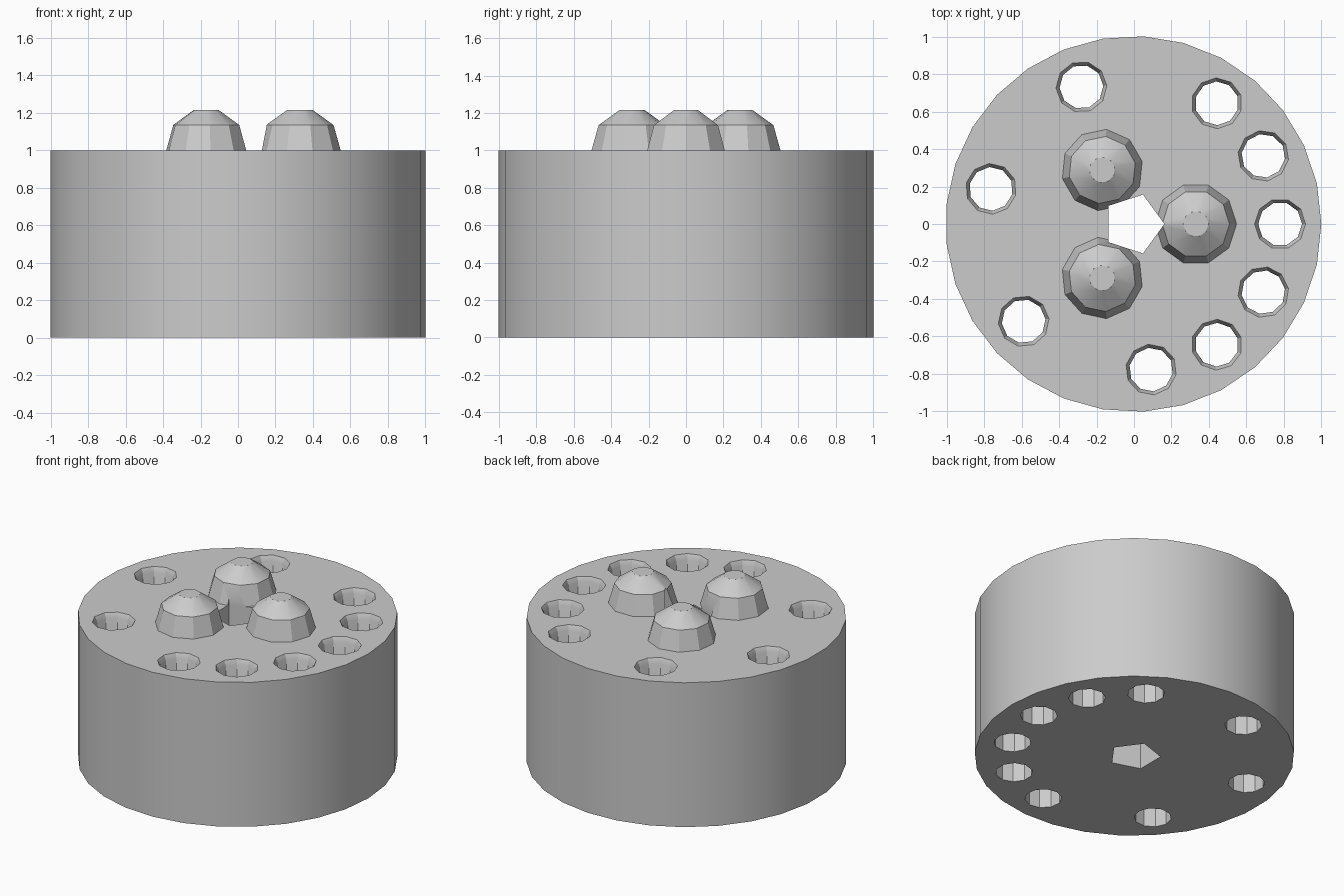
import bpy, bmesh, math

cube = bpy.data.objects.get("Cube")
if cube:
    bpy.data.objects.remove(cube, do_unlink=True)

gray = bpy.data.materials.new("plain_gray")
gray.use_nodes = True
gray.diffuse_color = (0.6, 0.6, 0.6, 1)
gray.node_tree.nodes["Principled BSDF"].inputs["Base Color"].default_value = (0.6, 0.6, 0.6, 1)

CENTER_X = -0.003


def stack(name, sides, profile, ring=0.0, angle=0.0):
    """Closed polygonal lathe of (radius, z) rings, set on a circle of radius `ring`."""
    bm = bmesh.new()
    cx = CENTER_X + ring * math.cos(angle)
    cy = ring * math.sin(angle)
    loops = []
    for r, z in profile:
        loops.append([bm.verts.new((cx + r * math.cos(angle + math.tau * i / sides),
                                    cy + r * math.sin(angle + math.tau * i / sides), z))
                      for i in range(sides)])
    for low, high in zip(loops, loops[1:]):
        for i in range(sides):
            j = (i + 1) % sides
            bm.faces.new((low[i], low[j], high[j], high[i]))
    bm.faces.new(loops[0][::-1])
    bm.faces.new(loops[-1])
    bmesh.ops.recalc_face_normals(bm, faces=bm.faces)
    mesh = bpy.data.meshes.new(name)
    bm.to_mesh(mesh)
    bm.free()
    mesh.materials.append(gray)
    obj = bpy.data.objects.new(name, mesh)
    bpy.context.scene.collection.objects.link(obj)
    return obj


def cut(obj, cutters):
    """Subtract the cutters and keep the resulting mesh."""
    for c in cutters:
        mod = obj.modifiers.new("cut", 'BOOLEAN')
        mod.operation = 'DIFFERENCE'
        mod.solver = 'EXACT'
        mod.object = c
    deps = bpy.context.evaluated_depsgraph_get()
    mesh = bpy.data.meshes.new_from_object(obj.evaluated_get(deps))
    obj.modifiers.clear()
    obj.data = mesh


# Drum body and the three tapered domes on its top
body = stack("body", 29, [(1.003, 0), (1.003, 1)])
dome_profile = [(0.218, 1.0), (0.18, 1.135), (0.068, 1.215)]
domes = [stack(f"dome_{k + 1}", 10, dome_profile, 0.333, math.tau * k / 3) for k in range(3)]

# Central five-sided shaft
shaft = stack("shaft_cutter", 5, [(0.165, -0.1), (0.165, 1.4)])

# Through holes with chamfered mouths, on some of thirteen equal stations
hole_profile = [(0.117, -0.1), (0.117, 0.965), (0.136, 1.0), (0.136, 1.1)]
holes = [stack("hole_cutter", 10, hole_profile, 0.783, math.tau * k / 13)
         for k in (0, 1, 2, 4, 6, 8, 10, 11, 12)]

cut(body, [shaft] + holes)
for dome in domes:
    cut(dome, [shaft])
for c in [shaft] + holes:
    bpy.data.objects.remove(c, do_unlink=True)

# Smooth round surfaces, keeping hard edges crisp
for obj in bpy.context.scene.objects:
    obj.select_set(False)
for obj in [body] + domes:
    obj.select_set(True)
bpy.context.view_layer.objects.active = body
bpy.ops.object.shade_smooth_by_angle(angle=math.radians(30))
